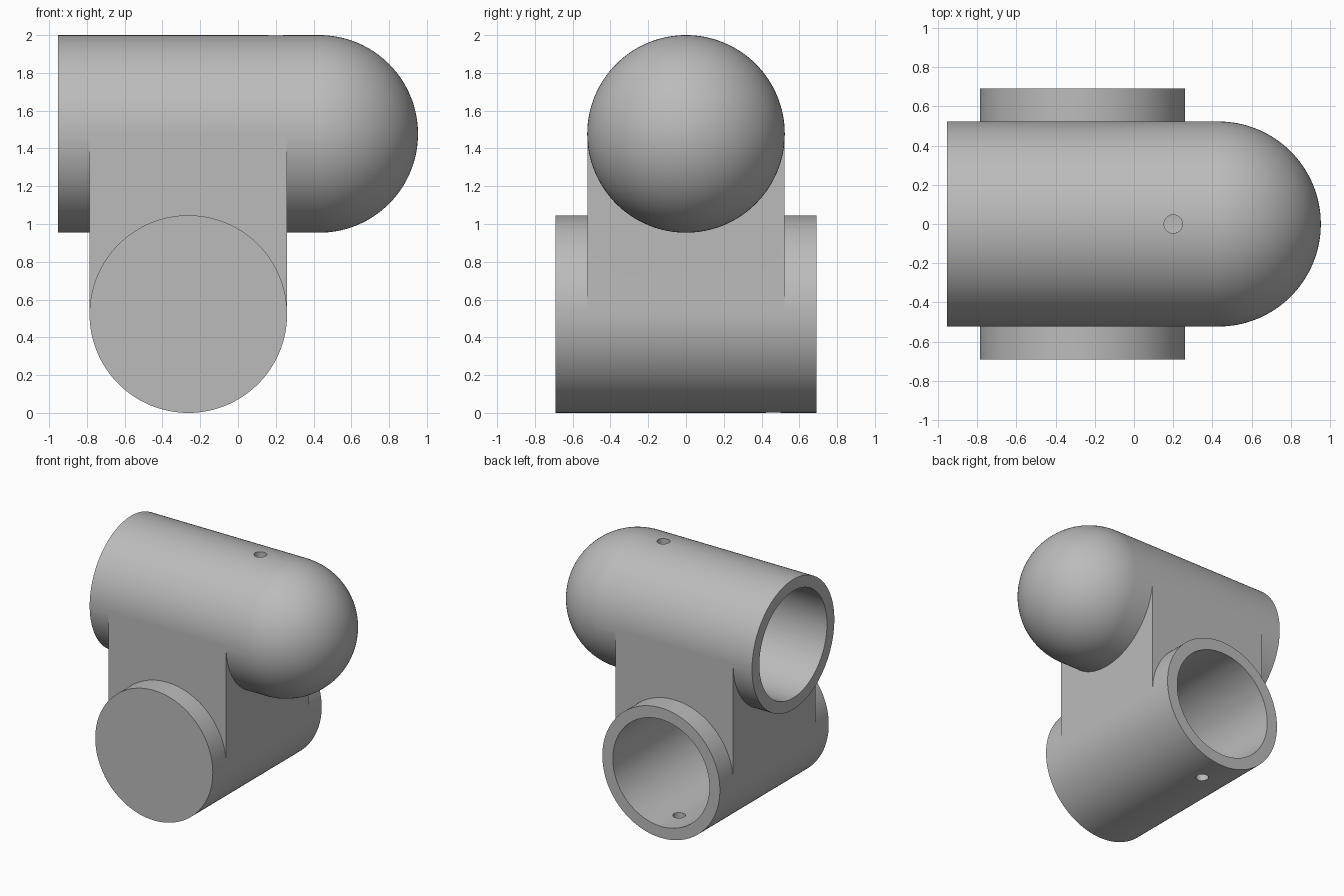
import bpy, bmesh, math
from mathutils import Matrix, Vector

if "Cube" in bpy.data.objects:
    bpy.data.objects.remove(bpy.data.objects["Cube"], do_unlink=True)

R, BORE, PIN = 0.523, 0.43, 0.047     # outer, bore and pin hole radii
LOW_Z, TOP_Z = R, 2 - R               # tube axis heights
MID_X = -0.263                        # centre of the lower tube and web
HALF = 0.692                          # half the tube length
OPEN_X, SEAT_X = -0.954, 0.43         # upper tube mouth and dome seat
PIN_INSET = 0.23

grey = bpy.data.materials.new("plain grey")
grey.use_nodes = True
colour = (0.5, 0.5, 0.5, 1)
grey.diffuse_color = colour
grey.node_tree.nodes["Principled BSDF"].inputs["Base Color"].default_value = colour


def make(name, bm):
    bmesh.ops.recalc_face_normals(bm, faces=bm.faces)
    mesh = bpy.data.meshes.new(name)
    bm.to_mesh(mesh)
    bm.free()
    mesh.materials.append(grey)
    obj = bpy.data.objects.new(name, mesh)
    bpy.context.collection.objects.link(obj)
    return obj


def lathe(name, profile, origin, axis, steps=128):
    """Spin (distance along axis, radius) points into a closed solid."""
    bm = bmesh.new()
    verts = [bm.verts.new((r, 0, d)) for d, r in profile]
    edges = [bm.edges.new(pair) for pair in zip(verts, verts[1:])]
    bmesh.ops.spin(bm, geom=verts + edges, cent=(0, 0, 0), axis=(0, 0, 1),
                   angle=math.tau, steps=steps)
    bmesh.ops.remove_doubles(bm, verts=bm.verts, dist=1e-5)
    turn = Vector((0, 0, 1)).rotation_difference(Vector(axis)).to_matrix().to_4x4()
    bm.transform(Matrix.Translation(origin) @ turn)
    return make(name, bm)


def rod(name, radius, length, origin, axis, steps=128):
    return lathe(name, [(0, 0), (0, radius), (length, radius), (length, 0)],
                 origin, axis, steps)


def combine(target, other, operation):
    mod = target.modifiers.new(operation.title(), 'BOOLEAN')
    mod.operation, mod.solver, mod.object = operation, 'EXACT', other
    bpy.context.view_layer.objects.active = target
    bpy.ops.object.modifier_apply(modifier=mod.name)
    bpy.data.objects.remove(other, do_unlink=True)


# Upper tube with a domed end
length = SEAT_X - OPEN_X
dome = [(length + R * math.sin(a), R * math.cos(a))
        for a in (math.pi / 2 * i / 32 for i in range(32))]
bracket = lathe("pipe_bracket", [(0, 0), (0, R)] + dome + [(length + R, 0)],
                (OPEN_X, 0, TOP_Z), (1, 0, 0))

# Lower crosswise tube
lower = rod("lower_tube", R, 2 * HALF, (MID_X, -HALF, LOW_Z), (0, 1, 0))

# Square web joining the tubes, a hair inside their widest lines
bm = bmesh.new()
side = 2 * (R - 0.0005)
bmesh.ops.create_cube(bm, size=1, matrix=Matrix.Translation((MID_X, 0, 1))
                      @ Matrix.Diagonal((side, side, TOP_Z - LOW_Z, 1)))
web = make("web", bm)
combine(bracket, web, 'UNION')
combine(bracket, lower, 'UNION')

# Blind upper bore, open lower bore and the two pin holes
cutters = [
    rod("upper_bore", BORE, length + 0.1, (OPEN_X - 0.1, 0, TOP_Z), (1, 0, 0)),
    rod("lower_bore", BORE, 2 * HALF + 0.2, (MID_X, -HALF - 0.1, LOW_Z), (0, 1, 0)),
    rod("upper_pin_hole", PIN, 0.4, (SEAT_X - PIN_INSET, 0, 1.8), (0, 0, 1), 32),
    rod("lower_pin_hole", PIN, 0.4, (MID_X, HALF - PIN_INSET, -0.2), (0, 0, 1), 32),
]
for cutter in cutters:
    combine(bracket, cutter, 'DIFFERENCE')

# Smooth the round walls, keep the rims crisp and the flats flat
bpy.ops.object.select_all(action='DESELECT')
bracket.select_set(True)
bpy.context.view_layer.objects.active = bracket
bpy.ops.object.shade_smooth_by_angle(angle=math.radians(20))
normals = bracket.modifiers.new("Flat Faces", 'WEIGHTED_NORMAL')
normals.keep_sharp = True
